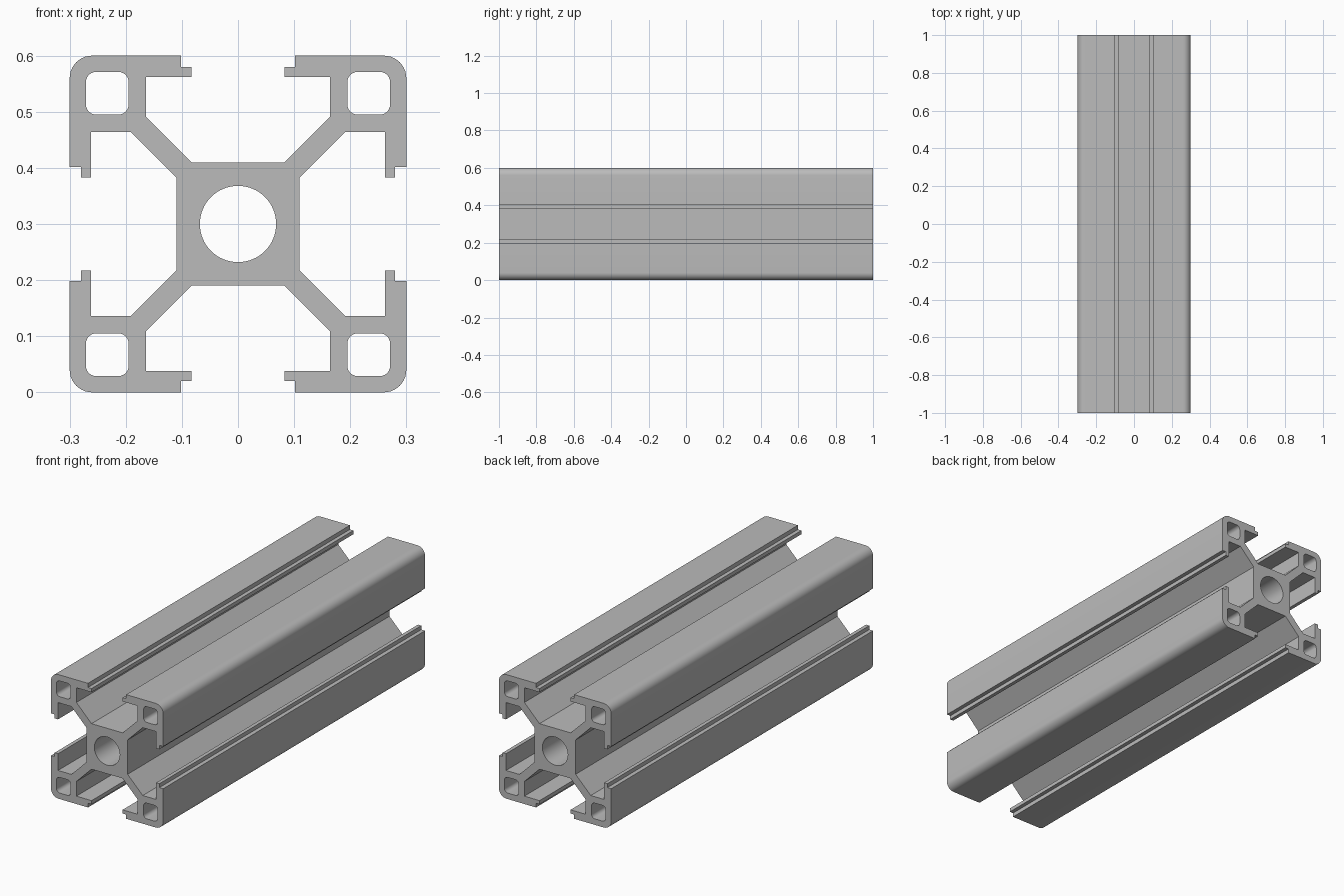
import bpy, bmesh
from math import sin, cos, pi
from mathutils import Matrix, Vector

cube = bpy.data.objects.get("Cube")
if cube:
    bpy.data.objects.remove(cube, do_unlink=True)

HALF = 0.30      # half width of the section
LENGTH = 2.0


def arc(cx, cy, r, start, end, steps):
    """Points along a circular arc, both ends included."""
    angles = [start + (end - start) * i / steps for i in range(steps + 1)]
    return [Vector((cx + r * cos(a), cy + r * sin(a))) for a in angles]


def rounded_square(c, half, r, steps=6):
    pts = []
    for k in range(4):
        a = pi / 4 + k * pi / 2
        sx, sy = (1 if cos(a) > 0 else -1), (1 if sin(a) > 0 else -1)
        pts += arc(c + sx * (half - r), c + sy * (half - r), r,
                   k * pi / 2, (k + 1) * pi / 2, steps)
    return pts


def turned(pts, quarter):
    rot = Matrix.Rotation(-quarter * pi / 2, 2)
    return [rot @ p for p in pts]


# Half of one arm: core corner, diagonal web, slot pocket, stepped lip
half_arm = [Vector(p) for p in (
    (0.083, 0.11), (0.164, 0.191), (0.164, 0.262), (0.083, 0.262),
    (0.083, 0.28), (0.102, 0.28), (0.102, HALF))]
corner = arc(HALF - 0.04, HALF - 0.04, 0.04, pi / 2, 0, 10)
arm = half_arm + corner + [p.yx for p in reversed(half_arm)]

# Section loops: outline, centre bore and four corner channels
outline = [p for q in range(4) for p in turned(arm, q)]
bore = arc(0, 0, 0.068, 0, 2 * pi, 64)[:-1]
channel = rounded_square(0.233, 0.038, 0.018)
loops = [outline, bore] + [turned(channel, q) for q in range(4)]

# Fill the section and extrude it along y
bm = bmesh.new()
edges = []
for loop in loops:
    verts = [bm.verts.new((p.x, -LENGTH / 2, p.y + HALF)) for p in loop]
    edges += [bm.edges.new((a, b)) for a, b in zip(verts, verts[1:] + verts[:1])]
bmesh.ops.triangle_fill(bm, edges=edges, use_beauty=True, normal=(0, -1, 0))
result = bmesh.ops.extrude_face_region(bm, geom=bm.faces[:], use_keep_orig=True)
moved = [g for g in result["geom"] if isinstance(g, bmesh.types.BMVert)]
bmesh.ops.translate(bm, verts=moved, vec=(0, LENGTH, 0))
bmesh.ops.recalc_face_normals(bm, faces=bm.faces[:])

mesh = bpy.data.meshes.new("slotted_rail")
bm.to_mesh(mesh)
bm.free()
rail = bpy.data.objects.new("slotted_rail", mesh)
bpy.context.collection.objects.link(rail)

# Plain aluminium grey
grey = bpy.data.materials.new("aluminium_grey")
grey.use_nodes = True
colour = (0.5, 0.5, 0.5, 1)
grey.diffuse_color = colour
grey.node_tree.nodes["Principled BSDF"].inputs["Base Color"].default_value = colour
mesh.materials.append(grey)

# Smooth the fillets and bore, keep the corners sharp
for o in bpy.context.selected_objects:
    o.select_set(False)
rail.select_set(True)
bpy.context.view_layer.objects.active = rail
bpy.ops.object.shade_smooth_by_angle(angle=pi / 6)
